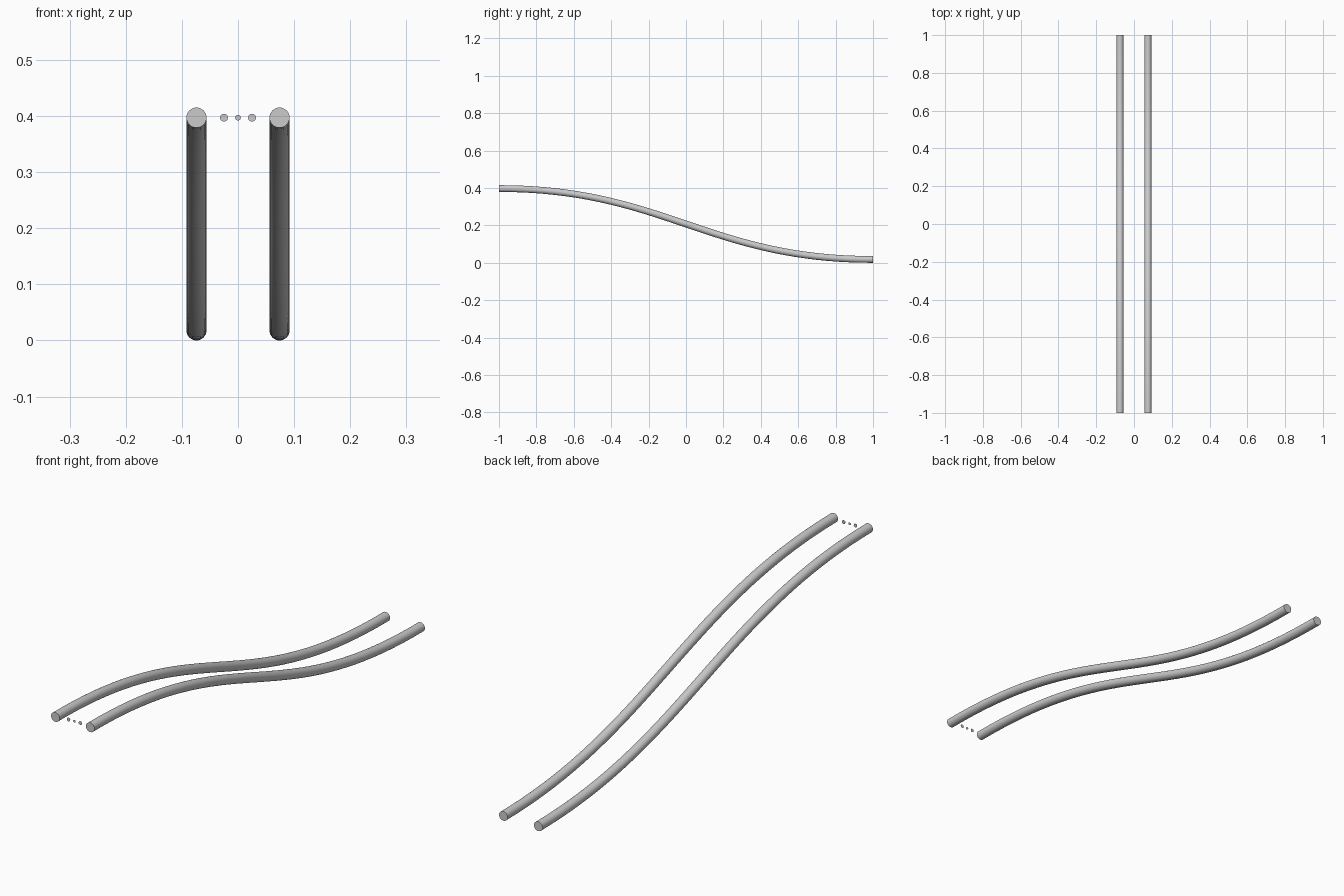
import bpy, bmesh, math
from mathutils import Vector
from mathutils.geometry import interpolate_bezier

if "Cube" in bpy.data.objects:
    bpy.data.objects.remove(bpy.data.objects["Cube"])

R, SIDES, TOP, BOTTOM = 0.018, 32, 0.397, 0.018


def add_object(name, bm):
    bmesh.ops.recalc_face_normals(bm, faces=bm.faces)
    mesh = bpy.data.meshes.new(name)
    bm.to_mesh(mesh)
    bm.free()
    obj = bpy.data.objects.new(name, mesh)
    bpy.context.collection.objects.link(obj)
    bpy.ops.object.select_all(action='DESELECT')
    obj.select_set(True)
    bpy.context.view_layer.objects.active = obj
    bpy.ops.object.shade_smooth_by_angle(angle=math.radians(40))
    return obj


# S-shaped centre line, level at both ends
H = 0.88
path = interpolate_bezier(Vector((0, -1, TOP)), Vector((0, -1 + H, TOP)),
                          Vector((0, 1 - H, BOTTOM)), Vector((0, 1, BOTTOM)), 41)


def rail(name, x):
    bm = bmesh.new()
    rings = []
    for i, p in enumerate(path):
        t = (path[min(i + 1, 40)] - path[max(i - 1, 0)]).normalized()
        if i in (0, 40):
            t = Vector((0, 1, 0))
        up = Vector((0, -t.z, t.y))
        ring = []
        for k in range(SIDES):
            a = 2 * math.pi * k / SIDES
            ring.append(bm.verts.new(p + Vector((x + R * math.cos(a), 0, 0)) + up * R * math.sin(a)))
        rings.append(ring)
    for a, b in zip(rings, rings[1:]):
        for k in range(SIDES):
            n = (k + 1) % SIDES
            bm.faces.new((a[k], a[n], b[n], b[k]))
    bm.faces.new(rings[0])
    bm.faces.new(rings[-1])
    add_object(name, bm)


# Pair of rails
rail("left_rail", -0.074)
rail("right_rail", 0.074)

# Three thin discs between the upper rail ends
for name, x, r in (("left_disc", -0.025, 0.007), ("middle_disc", 0, 0.005), ("right_disc", 0.025, 0.007)):
    bm = bmesh.new()
    bmesh.ops.create_cone(bm, cap_ends=True, segments=SIDES, radius1=r, radius2=r, depth=0.001)
    obj = add_object(name, bm)
    obj.rotation_euler.x = math.pi / 2
    obj.location = (x, -0.99, TOP)
